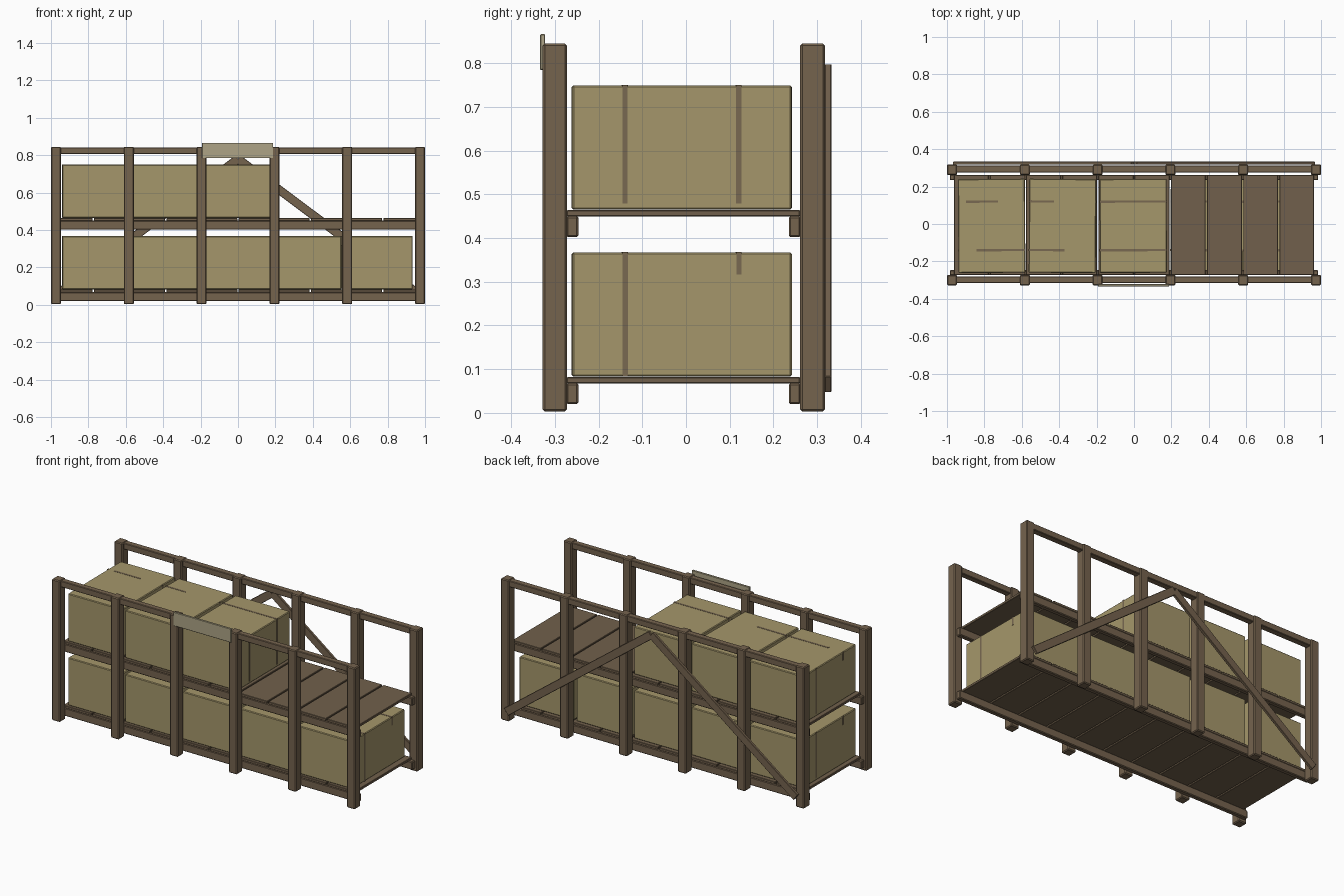
import bpy, bmesh, math
from mathutils import Vector

if "Cube" in bpy.data.objects:
    bpy.data.objects.remove(bpy.data.objects["Cube"])


def material(name, rgb):
    m = bpy.data.materials.new(name)
    m.diffuse_color = (*rgb, 1)
    m.use_nodes = True
    m.node_tree.nodes["Principled BSDF"].inputs["Base Color"].default_value = m.diffuse_color
    return m


WOOD = material("brown wood", (0.178, 0.125, 0.076))
BOARD = material("shelf wood", (0.166, 0.118, 0.072))
CARD = material("cardboard", (0.375, 0.308, 0.147))
TAPE = material("brown tape", (0.190, 0.140, 0.082))
SIGN = material("pale sign", (0.420, 0.372, 0.240))


def block(name, lo, hi, mat, bevel=0.0, rot=(0, 0, 0), parent=None):
    """Box between two corners, turned about its own centre."""
    lo, hi = Vector(lo), Vector(hi)
    size = hi - lo
    me = bpy.data.meshes.new(name)
    bm = bmesh.new()
    bmesh.ops.create_cube(bm, size=1)
    bmesh.ops.scale(bm, vec=size, verts=bm.verts)
    if bevel:
        bmesh.ops.bevel(bm, geom=bm.edges[:], offset=bevel, segments=1, affect='EDGES')
    bm.to_mesh(me)
    bm.free()
    me.materials.append(mat)
    ob = bpy.data.objects.new(name, me)
    ob.location = (lo + hi) / 2
    ob.rotation_euler = rot
    ob.parent = parent
    bpy.context.collection.objects.link(ob)
    return ob


# Frame posts, front and back
for i in range(6):
    x = -0.973 + i * 0.3892
    for side, y0, y1 in (("front", -0.328, -0.272), ("back", 0.261, 0.318)):
        block(f"{side}_post", (x - 0.027, y0, 0.003), (x + 0.027, y1, 0.845), WOOD, 0.005)

# Top rails run through the posts
block("front_top_rail", (-0.985, -0.315, 0.805), (0.985, -0.280, 0.842), WOOD, 0.003)
block("back_top_rail", (-0.985, 0.276, 0.805), (0.985, 0.313, 0.842), WOOD, 0.003)

# Shelf rails inside the posts, with ten boards on each level
for level, z in (("lower", 0.020), ("upper", 0.402)):
    block(f"{level}_front_rail", (-0.985, -0.274, z), (0.985, -0.246, z + 0.048), WOOD, 0.004)
    block(f"{level}_back_rail", (-0.985, 0.235, z), (0.985, 0.263, z + 0.048), WOOD, 0.004)
    for i in range(10):
        x = -0.967 + i * 0.1934
        block(f"{level}_shelf_board", (x + 0.004, -0.273, z + 0.047),
              (x + 0.1894, 0.261, z + 0.062), BOARD, 0.002)

# Diagonal braces on the back, meeting under the top rail
run, drop = 0.955, 0.715
length, angle = math.hypot(run, drop), math.atan2(drop, run)
for s in (-1, 1):
    cx, cz = s * run / 2, 0.780 - drop / 2
    block("back_brace", (cx - length / 2, 0.317, cz - 0.023),
          (cx + length / 2, 0.333, cz + 0.023), WOOD, 0.002, (0, s * angle, 0))

# Blank sign plate on the front
block("sign_plate", (-0.192, -0.334, 0.784), (0.188, -0.322, 0.866), SIGN, 0.002)


# Cardboard boxes: each sits slightly askew, straps are thin plates on the box
W, D, H = 0.358, 0.502, 0.284
STRAPS = (-0.13, 0.13)
TURN = (0.006, -0.006, 0.004, -0.005, 0.006)
# visible part of the two top straps, as a share of the box width
TOP = {0: ((0.27, 1.0), (0.12, 0.60)), 1: ((0.0, 0.53), (0.0, 0.37))}


def carton(level, i, z):
    x = -0.761 + i * 0.3785
    box = block(f"{level}_carton", (x - W / 2, -0.01 - D / 2, z), (x + W / 2, -0.01 + D / 2, z + H),
                CARD, 0.004, (0, 0, TURN[i]))
    spans = TOP.get(i, ((0, 1), (0, 1)))
    for y, (a, b) in zip(STRAPS, spans):
        block("top_strap", (-W / 2 + a * W, y - 0.006, H / 2 - 0.001),
              (-W / 2 + b * W, y + 0.006, H / 2 + 0.0012), TAPE, parent=box)
    # straps down the right and left ends
    right = (0.27, 0.27) if level == "upper" else (0.284, 0.05)
    for s, drops in ((1, right), (-1, (0.05, 0.27))):
        for y, d in zip(STRAPS, drops):
            xs = sorted((s * (W / 2 - 0.001), s * (W / 2 + 0.0012)))
            block("side_strap", (xs[0], y - 0.006, H / 2 - d),
                  (xs[1], y + 0.006, H / 2 + 0.001), TAPE, parent=box)


for i in range(5):
    carton("lower", i, 0.083)
for i in range(3):
    carton("upper", i, 0.465)
